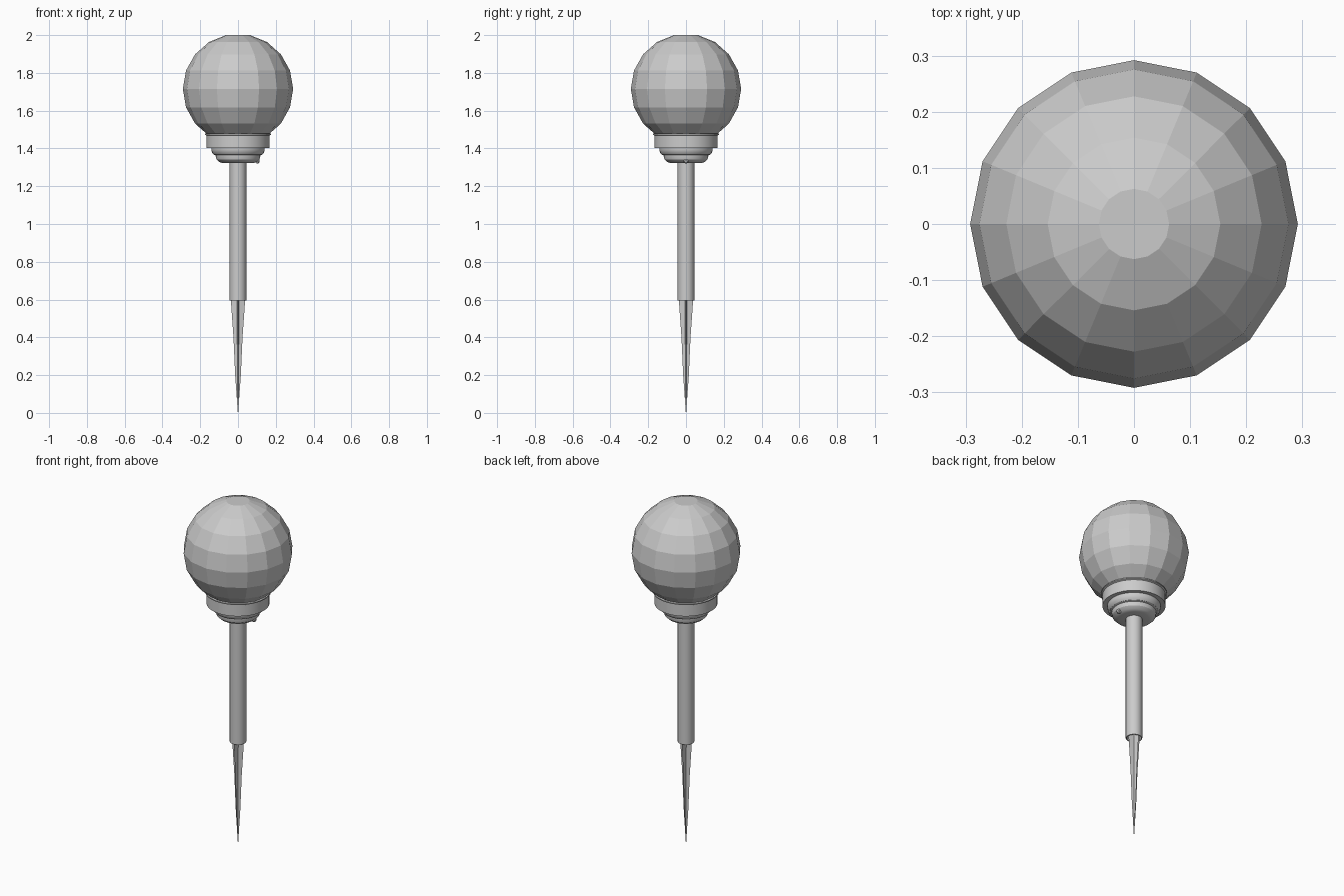
import bpy
from math import sin, cos, pi, radians

cube = bpy.data.objects.get("Cube")
if cube:
    bpy.data.objects.remove(cube, do_unlink=True)

GREY = (0.6, 0.6, 0.6, 1.0)
grey = bpy.data.materials.new("plain grey")
grey.use_nodes = True
grey.diffuse_color = GREY
grey.node_tree.nodes["Principled BSDF"].inputs["Base Color"].default_value = GREY


def loft(name, rings, cap_start=True, cap_end=True, smooth=False):
    """Skin a list of equal-length point rings, listed from bottom to top."""
    n = len(rings[0])
    verts = [p for ring in rings for p in ring]
    faces = [(k * n + i, k * n + (i + 1) % n, (k + 1) * n + (i + 1) % n, (k + 1) * n + i)
             for k in range(len(rings) - 1) for i in range(n)]
    if cap_start:
        faces.append(tuple(reversed(range(n))))
    if cap_end:
        faces.append(tuple(range(len(verts) - n, len(verts))))
    mesh = bpy.data.meshes.new(name)
    mesh.from_pydata(verts, [], faces)
    mesh.materials.append(grey)
    obj = bpy.data.objects.new(name, mesh)
    bpy.context.collection.objects.link(obj)
    if smooth:
        bpy.ops.object.select_all(action='DESELECT')
        obj.select_set(True)
        bpy.context.view_layer.objects.active = obj
        bpy.ops.object.shade_smooth_by_angle(angle=radians(30))
    return obj


def circle(r, z, n):
    return [(r * cos(2 * pi * i / n), r * sin(2 * pi * i / n), z) for i in range(n)]


def turned(name, profile, n, **options):
    return loft(name, [circle(r, z, n) for r, z in profile], **options)


# Faceted globe with flat top and bottom
R, CENTRE, STEP = 0.292, 1.715, radians(19.4)
turned("globe", [(R * cos(k * STEP), CENTRE + R * sin(k * STEP)) for k in range(-4, 5)], 16)

# Collar with a thin flared lip, open around the globe
turned("collar", [(0.14, 1.405), (0.167, 1.403), (0.167, 1.468), (0.175, 1.472),
                  (0.175, 1.478), (0.16, 1.482), (0.155, 1.465)], 48, smooth=True)

# Stepped, rounded base under the collar
turned("collar_base", [(0.03, 1.322), (0.08, 1.322), (0.1, 1.328), (0.114, 1.342),
                       (0.118, 1.358), (0.118, 1.364), (0.128, 1.367), (0.137, 1.378),
                       (0.141, 1.392), (0.141, 1.408)], 48, smooth=True)

# Small round switch on the side of the base
knob = turned("switch", [(0.012, 0), (0.012, 0.012), (0.007, 0.016)], 12, smooth=True)
knob.location = (0.098, 0, 1.334)
knob.rotation_euler = (0, radians(100), 0)

# Tube, hollow at its lower end
turned("pole", [(0.038, 0.68), (0.038, 0.595), (0.044, 0.595), (0.044, 1.33)], 24, smooth=True)

# Four-finned stake tapering to a point
def star(outer, inner, z):
    return [((outer, inner)[i % 2] * cos(i * pi / 4),
             (outer, inner)[i % 2] * sin(i * pi / 4), z) for i in range(8)]


loft("stake", [star(0.001, 0.0005, 0), star(0.015, 0.004, 0.2), star(0.024, 0.006, 0.4),
               star(0.038, 0.008, 0.6), star(0.038, 0.008, 0.67)])
